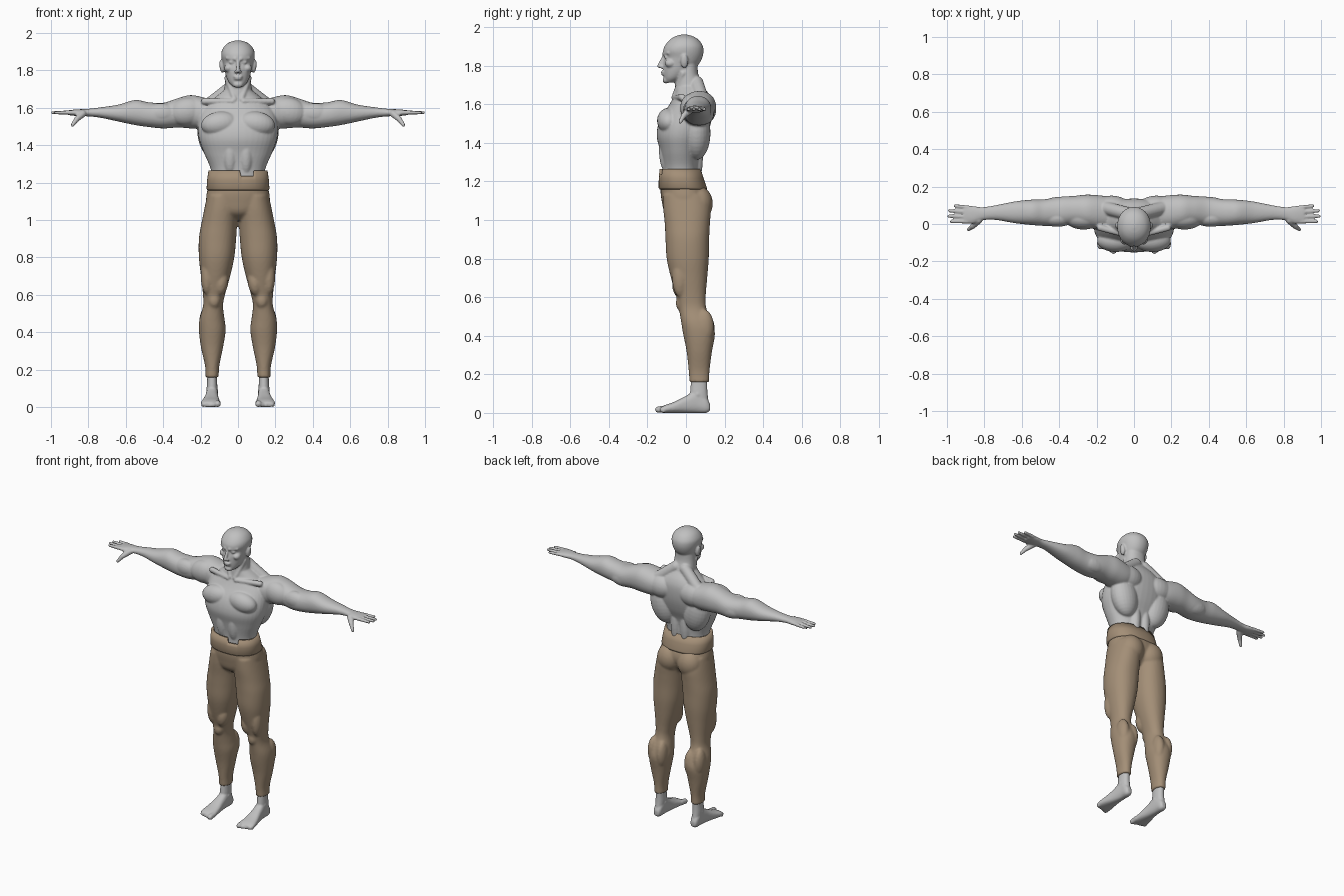
import bpy, bmesh, math
from mathutils import Vector, Matrix

if "Cube" in bpy.data.objects:
    bpy.data.objects.remove(bpy.data.objects["Cube"])


def material(name, color):
    mat = bpy.data.materials.new(name)
    mat.use_nodes = True
    mat.diffuse_color = (*color, 1)
    mat.node_tree.nodes["Principled BSDF"].inputs["Base Color"].default_value = (*color, 1)
    return mat


skin = material("grey skin", (0.53, 0.53, 0.53))
cloth = material("tan cloth", (0.37, 0.275, 0.185))


def oval(angle, low, high, power):
    """Point of a squared-off oval that fills the box from low to high."""
    out = []
    for wave, a, b in ((math.cos(angle), low[0], high[0]), (math.sin(angle), low[1], high[1])):
        out.append((a + b) / 2 + (b - a) / 2 * math.copysign(abs(wave) ** (2 / power), wave))
    return out


def spline(rings, steps):
    """Smooth in-between rings from a few key rings."""
    keys = [Vector(r) for r in rings]
    keys = [keys[0]] + keys + [keys[-1]]
    for a, b, c, d in zip(keys, keys[1:], keys[2:], keys[3:]):
        for i in range(steps):
            t = i / steps
            yield b + (c - a) * t / 2 + (a - b * 2.5 + c * 2 - d / 2) * t * t + (b * 3 - a - c * 3 + d) * t ** 3 / 2
    yield keys[-1]


def loft(bm, axis, rings, power=2.2, seg=40, steps=5):
    """Closed skin over rings of (position, u low, u high, v low, v high)."""
    loops = []
    for w, u0, u1, v0, v1 in spline(rings, steps):
        loop = []
        for i in range(seg):
            u, v = oval(math.tau * i / seg, (u0, v0), (u1, v1), power)
            loop.append(bm.verts.new({"x": (w, u, v), "y": (u, w, v), "z": (u, v, w)}[axis]))
        loops.append(loop)
    for a, b in zip(loops, loops[1:]):
        for i in range(seg):
            j = (i + 1) % seg
            bm.faces.new((a[i], a[j], b[j], b[i]))
    bm.faces.new(loops[0][::-1])
    bm.faces.new(loops[-1])


def centred(rings):
    """Rings of (z, half width, front, back) made symmetric about the middle."""
    return [(z, -half, half, front, back) for z, half, front, back in rings]


def blob(bm, centre, radii, tilt=0):
    """Ellipsoid used for a muscle or a feature, tilted about the y axis."""
    place = Matrix.Translation(centre) @ Matrix.Rotation(math.radians(tilt), 4, "Y") @ Matrix.Diagonal((*radii, 1))
    bmesh.ops.create_uvsphere(bm, u_segments=24, v_segments=16, radius=1, matrix=place)


def rod(bm, start, end, r0, r1):
    """Tapered rod with round ends."""
    start, end = Vector(start), Vector(end)
    way = end - start
    place = Matrix.Translation((start + end) / 2) @ way.to_track_quat("Z", "Y").to_matrix().to_4x4()
    bmesh.ops.create_cone(bm, cap_ends=True, segments=16, radius1=r0, radius2=r1, depth=way.length, matrix=place)
    blob(bm, start, (r0, r0, r0))
    blob(bm, end, (r1, r1, r1))


def mirror(bm):
    """Copy everything built so far to the other side."""
    copy = bmesh.ops.duplicate(bm, geom=bm.verts[:] + bm.edges[:] + bm.faces[:])["geom"]
    bmesh.ops.scale(bm, vec=(-1, 1, 1), verts=[g for g in copy if isinstance(g, bmesh.types.BMVert)])
    bmesh.ops.reverse_faces(bm, faces=[g for g in copy if isinstance(g, bmesh.types.BMFace)])


def finish(bm, name, mat):
    mesh = bpy.data.meshes.new(name)
    bm.to_mesh(mesh)
    bm.free()
    mesh.materials.append(mat)
    obj = bpy.data.objects.new(name, mesh)
    bpy.context.scene.collection.objects.link(obj)
    return obj


def fuse(obj, voxel, rounds):
    """Melt the overlapping parts into one smooth surface."""
    remesh = obj.modifiers.new("fuse", "REMESH")
    remesh.mode = "VOXEL"
    remesh.voxel_size = voxel
    remesh.use_smooth_shade = True
    soft = obj.modifiers.new("soften", "SMOOTH")
    soft.factor = 0.5
    soft.iterations = rounds


# Arm, from inside the shoulder to the wrist and palm
body = bmesh.new()
loft(body, "x", [
    (.08, .0, .13, 1.53, 1.635), (.16, -.03, .15, 1.49, 1.65), (.25, -.02, .157, 1.49, 1.668),
    (.32, -.005, .15, 1.495, 1.652), (.4, -.01, .145, 1.49, 1.627), (.48, -.01, .132, 1.498, 1.63),
    (.55, -.005, .13, 1.508, 1.642), (.64, .005, .12, 1.527, 1.617), (.74, .022, .1, 1.548, 1.602),
    (.81, .02, .09, 1.555, 1.594), (.86, .002, .096, 1.556, 1.592), (.91, .003, .1, 1.562, 1.587)])
blob(body, (.27, .03, 1.58), (.1, .06, .075), 10)
blob(body, (.41, .03, 1.57), (.09, .045, .055))
blob(body, (.4, .095, 1.55), (.1, .05, .055))

# Fingers and thumb
for root, tip, reach in ((.089, .097, .957), (.064, .071, .987), (.038, .042, .991), (.013, .014, .977)):
    rod(body, (.89, root, 1.575), (reach, tip, 1.574), .0112, .009)
rod(body, (.83, .02, 1.568), (.862, -.012, 1.54), .019, .015)
rod(body, (.862, -.012, 1.54), (.885, -.03, 1.508), .014, .01)

# Chest, belly and back muscles
blob(body, (.098, -.09, 1.515), (.1, .06, .065), 8)
blob(body, (.042, -.095, 1.36), (.042, .045, .12))
blob(body, (.125, .055, 1.45), (.09, .072, .14), 12)
blob(body, (.12, .09, 1.57), (.1, .062, .075))
blob(body, (.036, .048, 1.33), (.036, .04, .15))
rod(body, (.035, .055, 1.71), (.15, .085, 1.62), .036, .036)
rod(body, (.06, -.015, 1.76), (.018, -.058, 1.645), .014, .014)
rod(body, (.03, -.062, 1.635), (.18, -.02, 1.635), .014, .018)

# Face: brow, eye, cheek, nostril, ear
rod(body, (.014, -.114, 1.862), (.058, -.09, 1.866), .01, .009)
blob(body, (.033, -.1, 1.844), (.017, .014, .009))
blob(body, (.05, -.082, 1.812), (.024, .028, .022))
blob(body, (.011, -.128, 1.793), (.009, .012, .009))
blob(body, (.087, -.008, 1.822), (.012, .02, .036), 8)
mirror(body)

# Nose, lips and chin
rod(body, (0, -.114, 1.85), (0, -.139, 1.798), .008, .011)
blob(body, (0, -.118, 1.767), (.025, .013, .006))
blob(body, (0, -.116, 1.755), (.022, .013, .007))
blob(body, (0, -.104, 1.724), (.027, .017, .017))

# Torso, neck and skull
loft(body, "z", centred([
    (1.19, .14, -.12, .075), (1.27, .145, -.12, .068), (1.36, .182, -.135, .08), (1.44, .21, -.152, .112),
    (1.52, .213, -.135, .132), (1.6, .19, -.085, .135), (1.65, .13, -.06, .12), (1.69, .08, -.055, .09)]))
loft(body, "z", centred([
    (1.6, .09, -.06, .12), (1.66, .08, -.06, .1), (1.71, .072, -.055, .08),
    (1.76, .068, -.05, .063), (1.81, .065, -.04, .06)]))
loft(body, "z", centred([
    (1.712, .025, -.108, -.06), (1.735, .048, -.114, -.02), (1.77, .064, -.118, .03), (1.81, .074, -.118, .068),
    (1.843, .082, -.111, .085), (1.875, .089, -.119, .091), (1.905, .087, -.108, .086), (1.935, .068, -.083, .064),
    (1.953, .04, -.053, .033), (1.961, .01, -.022, .003)]), power=2.1)
fuse(finish(body, "upper_body", skin), .0057, 3)

# Trouser legs with thigh, knee and calf shapes
legs = bmesh.new()
loft(legs, "z", [
    (.158, .103, .174, .018, .12), (.22, .1, .176, .014, .122), (.32, .08, .198, .003, .135),
    (.41, .066, .209, -.015, .15), (.47, .072, .206, -.025, .135), (.54, .08, .187, -.037, .106),
    (.6, .07, .187, -.05, .102), (.7, .042, .198, -.078, .11), (.8, .02, .209, -.1, .118),
    (.9, .01, .209, -.106, .12), (.98, .005, .196, -.11, .124), (1.06, .0, .18, -.118, .128),
    (1.13, .0, .165, -.12, .115)])
blob(legs, (.076, .065, 1.085), (.082, .074, .09))
blob(legs, (.128, -.02, .57), (.034, .033, .045))
blob(legs, (.09, -.03, .665), (.038, .042, .07), -8)
blob(legs, (.165, -.03, .7), (.034, .042, .1))
blob(legs, (.107, .1, .43), (.036, .05, .09))
blob(legs, (.172, .095, .445), (.036, .05, .09))
mirror(legs)
loft(legs, "z", centred([
    (1.0, .04, -.06, .06), (1.04, .13, -.11, .09), (1.1, .168, -.126, .115), (1.15, .166, -.132, .11),
    (1.185, .155, -.128, .09)]))
fuse(finish(legs, "trousers", cloth), .0078, 3)

# Waistband: a thick strip whose top edge dips at the front fastening
band = bmesh.new()
columns = []
levels = ((1.158, .162, -.136, .108), (1.168, .168, -.142, .108), (1.215, .165, -.141, .092), (1.265, .158, -.137, .076))
for i in range(160):
    column = []
    for z, half, front, back in levels:
        x, y = oval(math.tau * i / 160, (-half, front), (half, back), 2.3)
        notch = z == levels[-1][0] and y < 0 and .012 < x < .085
        column.append(band.verts.new((x, y, z - .03 if notch else z)))
    columns.append(column)
for a, b in zip(columns, columns[1:] + columns[:1]):
    for k in range(len(levels) - 1):
        band.faces.new((a[k], b[k], b[k + 1], a[k + 1]))
waistband = finish(band, "waistband", cloth)
waistband.modifiers.new("thickness", "SOLIDIFY").thickness = .018
bpy.context.view_layer.objects.active = waistband
waistband.select_set(True)
bpy.ops.object.shade_smooth_by_angle(angle=math.radians(40))

# Feet: sole and instep, ankle, toes
feet = bmesh.new()
loft(feet, "y", [
    (-.135, .102, .188, .002, .026), (-.11, .095, .198, .0, .04), (-.06, .098, .19, .0, .058),
    (0, .105, .176, .0, .088), (.06, .108, .168, .0, .12), (.105, .112, .165, .0, .08),
    (.125, .122, .155, .012, .045)], power=2.5)
loft(feet, "z", [
    (.05, .112, .165, .03, .118), (.1, .11, .167, .022, .112), (.14, .112, .165, .024, .11), (.2, .114, .163, .03, .11)])
blob(feet, (.138, .06, .09), (.034, .022, .02), -15)
for i in range(5):
    size = .017 if i == 0 else .0125 - .0008 * i
    x = .109 + .0195 * i
    rod(feet, (x, -.1, .022), (x, -.143 + .0065 * i, size), size, size)
mirror(feet)
fuse(finish(feet, "feet", skin), .0057, 2)
